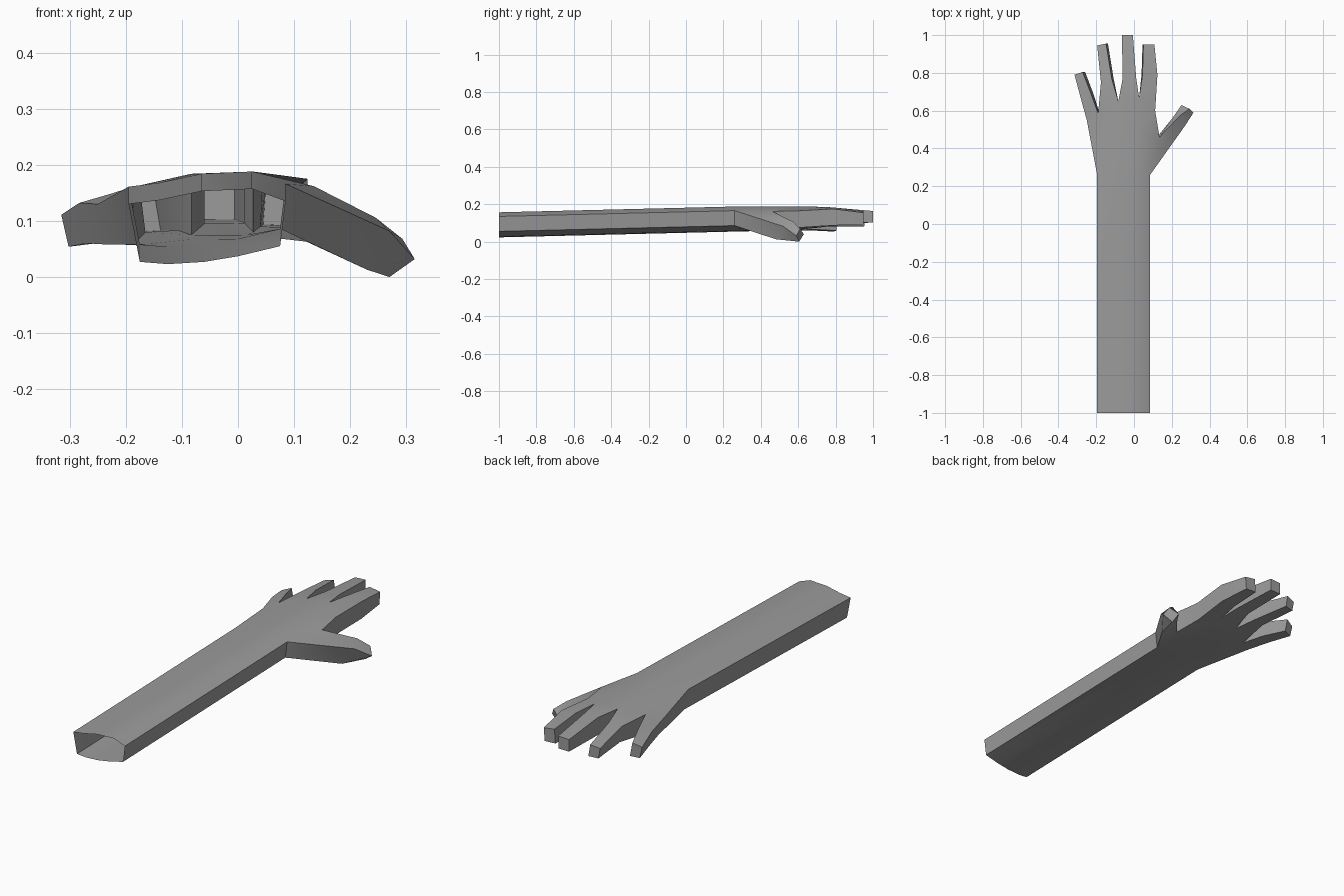
import bpy, bmesh
from mathutils import Vector

if "Cube" in bpy.data.objects:
    bpy.data.objects.remove(bpy.data.objects["Cube"])

bm = bmesh.new()


def ring(points):
    return [bm.verts.new(p) for p in points]


def bridge(a, b):
    # quads between two closed loops of equal length
    n = len(a)
    for i in range(n):
        bm.faces.new((a[i], a[(i + 1) % n], b[(i + 1) % n], b[i]))


# Forearm cross-section: five points over the top, five back along the bottom
top = [(-0.195, 0.130), (-0.140, 0.137), (-0.065, 0.153), (0.025, 0.157), (0.085, 0.135)]
bottom = [(-0.175, 0.027), (-0.125, 0.023), (-0.060, 0.027), (0.000, 0.037), (0.075, 0.055)]
section = top + bottom[::-1]
cuff_pts = [Vector((x, -1.0, z)) for x, z in section]
wrist_pts = [Vector((x, 0.26, z + 0.031)) for x, z in section]

# Knuckle line: x, y, top z, bottom z at the five finger boundaries
knuckles = [(-0.250, 0.55, 0.130, 0.058), (-0.190, 0.585, 0.160, 0.062),
            (-0.083, 0.65, 0.184, 0.075), (0.027, 0.67, 0.188, 0.080),
            (0.112, 0.60, 0.165, 0.075)]
lean = [0.015, 0.008, 0.0, 0.0, -0.005]
knuckle_pts = [Vector((x, y, t)) for x, y, t, b in knuckles]
knuckle_pts += [Vector((k[0] + d, k[1], k[3])) for k, d in zip(knuckles[::-1], lean[::-1])]

# Mid palm section, widened at the thumb
palm_pts = [w.lerp(k, 0.6) for w, k in zip(wrist_pts, knuckle_pts)]
palm_pts[4] = Vector((0.135, 0.46, 0.162))
palm_pts[5] = Vector((0.122, 0.46, 0.063))

cuff, wrist, palm, knuckle = (ring(p) for p in (cuff_pts, wrist_pts, palm_pts, knuckle_pts))
bridge(cuff, wrist)          # forearm, left open at the elbow end
bridge(palm, knuckle)        # front half of the palm
for i in range(10):          # back half, leaving the thumb opening
    if i != 4:
        j = (i + 1) % 10
        bm.faces.new((wrist[i], wrist[j], palm[j], palm[i]))


def digit(base, sections):
    # tapering square tube with a closed tip
    last = base
    for points in sections:
        loop = ring(points)
        bridge(last, loop)
        last = loop
    bm.faces.new(last)


def finger_section(xl, yl, xr, yr, zt, zb, tilt, shift):
    return [(xl, yl, zt - tilt), (xr, yr, zt), (xr + shift, yr, zb + tilt / 3), (xl + shift, yl, zb)]


# Fingers: middle joint and tip as left x, y, right x, y, top z, bottom z; then tilt and lean
fingers = [
    ([(-0.283, 0.67, -0.228, 0.69, 0.148, 0.060), (-0.315, 0.79, -0.272, 0.805, 0.127, 0.054)], 0.016, 0.013),
    ([(-0.175, 0.75, -0.118, 0.77, 0.170, 0.080), (-0.195, 0.945, -0.148, 0.955, 0.142, 0.080)], 0.010, 0.010),
    ([(-0.060, 0.77, 0.012, 0.77, 0.184, 0.095), (-0.064, 1.0, -0.006, 1.0, 0.164, 0.102)], 0.003, 0.0),
    ([(0.045, 0.79, 0.124, 0.79, 0.175, 0.090), (0.050, 0.95, 0.108, 0.95, 0.155, 0.094)], -0.008, -0.005),
]
for i, (rows, tilt, shift) in enumerate(fingers):
    base = [knuckle[i], knuckle[i + 1], knuckle[8 - i], knuckle[9 - i]]
    digit(base, [finger_section(*r, tilt, shift) for r in rows])

# Thumb: out of the side of the palm, drooping to the lowest point
digit([wrist[4], palm[4], palm[5], wrist[5]], [
    [(0.270, 0.52, 0.082), (0.245, 0.575, 0.106), (0.203, 0.560, 0.050), (0.230, 0.48, 0.013)],
    [(0.315, 0.59, 0.032), (0.293, 0.61, 0.068), (0.252, 0.63, 0.040), (0.270, 0.605, 0.0)],
])

bmesh.ops.recalc_face_normals(bm, faces=bm.faces)
mesh = bpy.data.meshes.new("arm_and_hand")
bm.to_mesh(mesh)
bm.free()
arm = bpy.data.objects.new("arm_and_hand", mesh)
bpy.context.collection.objects.link(arm)

# Single plain grey
grey = bpy.data.materials.new("grey")
grey.diffuse_color = (0.33, 0.33, 0.33, 1)
grey.use_nodes = True
grey.node_tree.nodes["Principled BSDF"].inputs["Base Color"].default_value = grey.diffuse_color
mesh.materials.append(grey)

bpy.context.view_layer.objects.active = arm
arm.select_set(True)
bpy.ops.object.shade_smooth_by_angle(angle=0.52)
